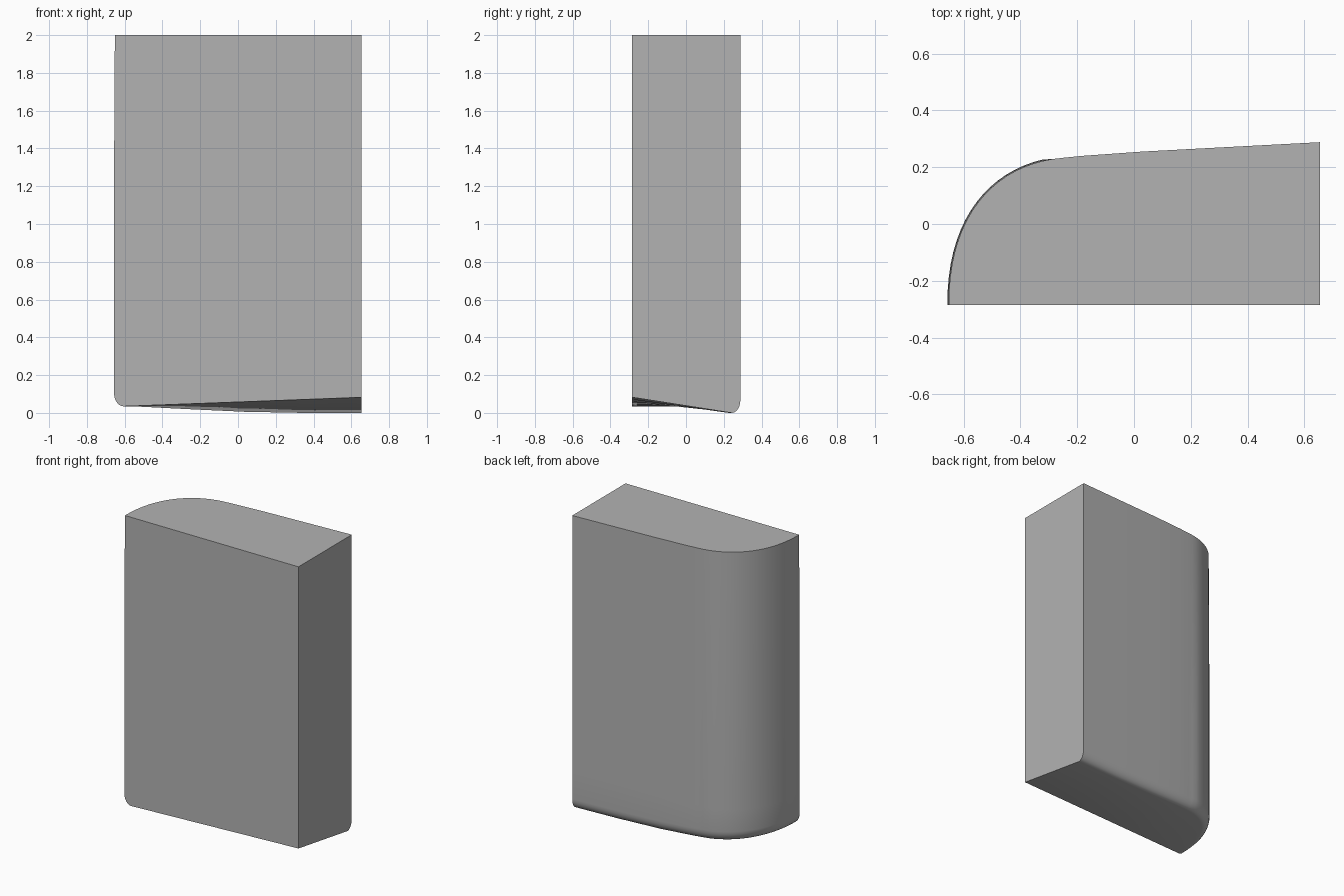
import bpy, bmesh, math
from mathutils import Vector
from mathutils.geometry import interpolate_bezier

cube = bpy.data.objects.get("Cube")
if cube:
    bpy.data.objects.remove(cube, do_unlink=True)

FRONT, SIDE, TOP = -0.285, 0.655, 2.0

grey = bpy.data.materials.new("plain grey")
grey.use_nodes = True
colour = (0.45, 0.45, 0.45, 1)
grey.diffuse_color = colour
grey.node_tree.nodes["Principled BSDF"].inputs["Base Color"].default_value = colour

# Plan outline: rounded corner, then a nearly straight back wall
outline = interpolate_bezier(Vector((-0.652, FRONT)), Vector((-0.655, 0.04)),
                             Vector((-0.48, 0.215)), Vector((-0.25, 0.233)), 20)
outline += [Vector(p) for p in ((-0.18, 0.24), (0.03, 0.255), (0.35, 0.272), (SIDE, 0.288))]


def back_edge(x):
    """Height of the underside along the rounded and back walls."""
    return max(0.035 - 0.046 * (x + 0.6), 0.0) if x > -0.6 else 0.035


def front_edge(x):
    """Height of the underside along the flat front."""
    return 0.035 + 0.038 * (x + 0.6)


def inward(i):
    """Direction pointing into the body, kept flat at both ends."""
    if i == 0:
        return Vector((1, 0))
    if i == len(outline) - 1:
        return Vector((0, -1))
    t = (outline[i + 1] - outline[i - 1]).normalized()
    return Vector((t.y, -t.x))


bm = bmesh.new()
columns, front_low = [], []
for i, p in enumerate(outline):
    n, base, col = inward(i), back_edge(p.x), []
    # Wall with a very slight belly
    for z, bulge in ((TOP, 0), (1.5, 0.003), (0.7, 0.005), (0.25, 0.005)):
        q = p - n * bulge * (p.x < -0.3)
        col.append(bm.verts.new((q.x, q.y, z)))
    # Rounded bottom edge
    for k in range(7):
        a = k / 6 * math.pi / 2
        q = p + n * (0.045 * (1 - math.cos(a)) - 0.005 * (p.x < -0.3) * (1 - k / 6))
        col.append(bm.verts.new((q.x, q.y, base + 0.07 * (1 - math.sin(a)))))
    columns.append(col)
    low = col[-1].co
    front_low.append(col[-1] if i == 0 else bm.verts.new((low.x, FRONT, front_edge(low.x))))

# Curved walls and underside strips
for i in range(len(columns) - 1):
    a, b = columns[i], columns[i + 1]
    for j in range(len(a) - 1):
        bm.faces.new((a[j], b[j], b[j + 1], a[j + 1]))
    under = [a[-1], b[-1], front_low[i + 1], front_low[i]]
    bm.faces.new(list(dict.fromkeys(under)))

# Flat top, front and side
corner = bm.verts.new((SIDE, FRONT, TOP))
bm.faces.new([c[0] for c in columns] + [corner])
bm.faces.new(columns[0] + front_low[1:] + [corner])
bm.faces.new(columns[-1] + [front_low[-1], corner])
bmesh.ops.recalc_face_normals(bm, faces=bm.faces)

mesh = bpy.data.meshes.new("rounded_block")
bm.to_mesh(mesh)
bm.free()
mesh.materials.append(grey)
block = bpy.data.objects.new("rounded_block", mesh)
bpy.context.collection.objects.link(block)
bpy.context.view_layer.objects.active = block
block.select_set(True)
bpy.ops.object.shade_smooth_by_angle(angle=math.radians(35))
